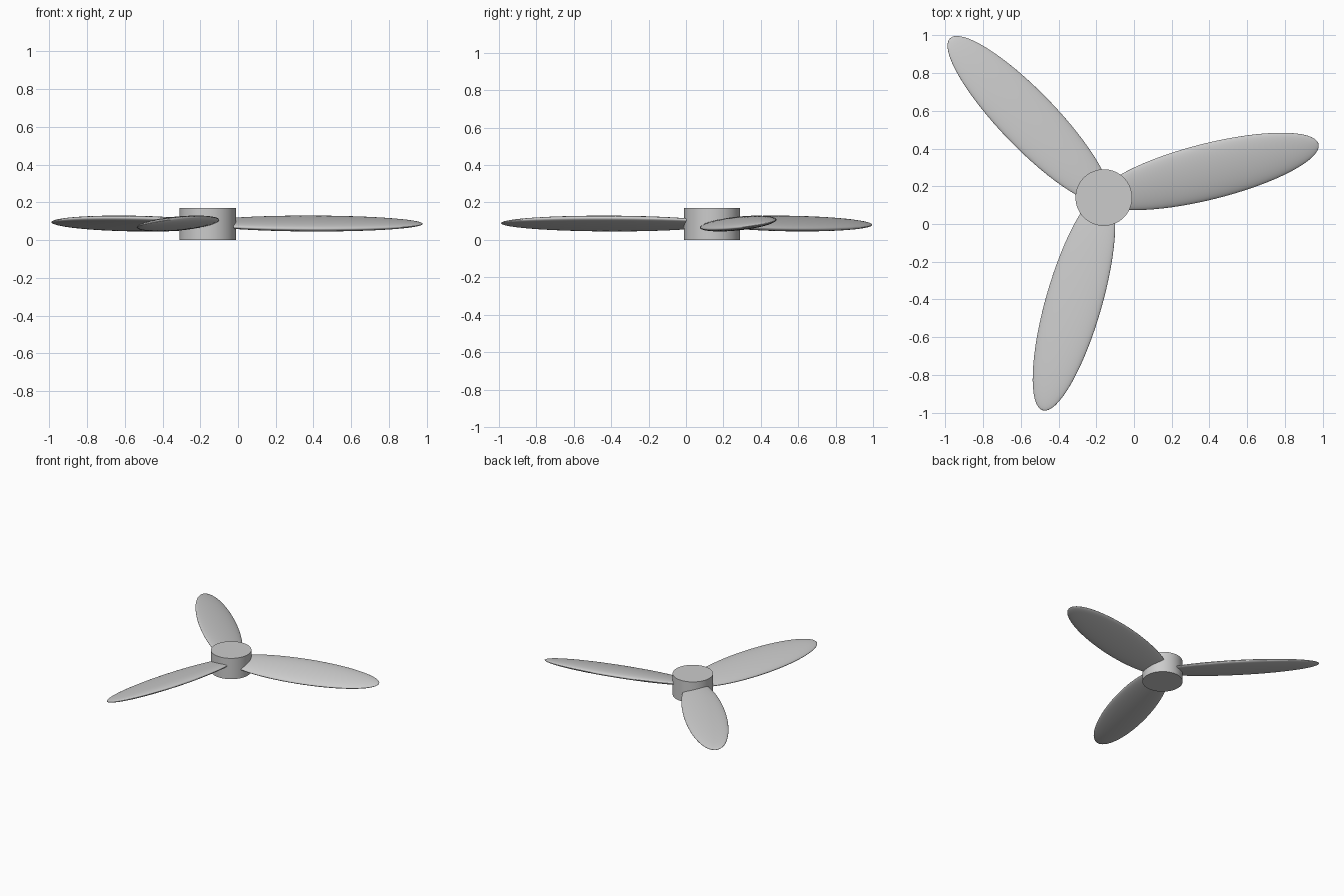
import bpy
from math import radians
from mathutils import Matrix

cube = bpy.data.objects.get("Cube")
if cube:
    bpy.data.objects.remove(cube, do_unlink=True)

HUB = (-0.16, 0.14)
HUB_HEIGHT = 0.17
BLADE_SIZE = (0.6, 0.152, 0.03)   # half length, half width, half thickness
BLADE_OFFSET = 0.573
PITCH = radians(11.5)

grey = bpy.data.materials.new("plain grey")
grey.use_nodes = True
colour = (0.6, 0.6, 0.6, 1)
grey.diffuse_color = colour
grey.node_tree.nodes["Principled BSDF"].inputs["Base Color"].default_value = colour


def finish(name, angle):
    obj = bpy.context.object
    obj.name = name
    obj.data.materials.append(grey)
    bpy.ops.object.shade_smooth_by_angle(angle=radians(angle))
    return obj


# Hub
bpy.ops.mesh.primitive_cylinder_add(vertices=64, radius=0.15, depth=HUB_HEIGHT,
                                    location=(*HUB, HUB_HEIGHT / 2))
finish("hub", 30)

# Three pitched ellipsoid blades; poles lie along each blade's length
for i in range(3):
    bpy.ops.mesh.primitive_uv_sphere_add(segments=64, ring_count=32, radius=1)
    blade = finish(f"blade_{i + 1}", 180)
    blade.data.transform(Matrix.Rotation(radians(90), 4, "Y"))
    blade.data.transform(Matrix.Diagonal((*BLADE_SIZE, 1)))
    blade.matrix_world = (Matrix.Translation((*HUB, 0.0875))
                          @ Matrix.Rotation(radians(14 + 120 * i), 4, "Z")
                          @ Matrix.Translation((BLADE_OFFSET, 0, 0))
                          @ Matrix.Rotation(PITCH, 4, "X"))
